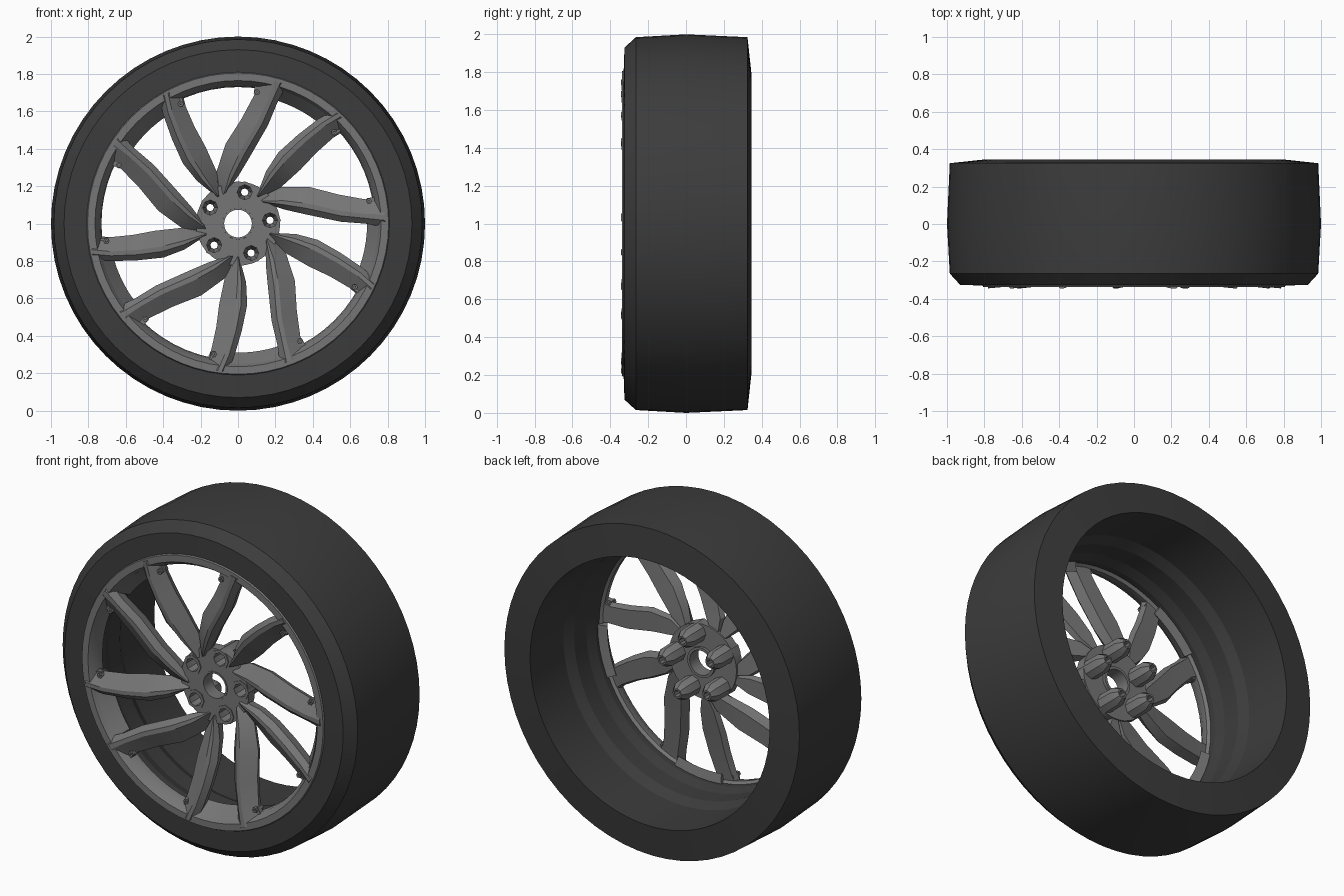
import bpy, bmesh, math
from mathutils import Matrix, Vector

if "Cube" in bpy.data.objects:
    bpy.data.objects.remove(bpy.data.objects["Cube"])

HUB = Vector((0, 0, 1))
STEP = math.radians(72)


def material(name, value):
    m = bpy.data.materials.new(name)
    m.use_nodes = True
    colour = (value, value, value, 1)
    m.diffuse_color = colour
    m.node_tree.nodes["Principled BSDF"].inputs["Base Color"].default_value = colour
    return m


RUBBER = material("black rubber", 0.045)
METAL = material("grey metal", 0.18)


def polar(r, a):
    return Vector((r * math.cos(a), 0, r * math.sin(a)))


def finish(name, bm, mat, angle=30):
    bmesh.ops.recalc_face_normals(bm, faces=bm.faces)
    mesh = bpy.data.meshes.new(name)
    bm.to_mesh(mesh)
    bm.free()
    ob = bpy.data.objects.new(name, mesh)
    bpy.context.collection.objects.link(ob)
    mesh.materials.append(mat)
    bpy.ops.object.select_all(action="DESELECT")
    ob.select_set(True)
    bpy.context.view_layer.objects.active = ob
    bpy.ops.object.shade_smooth_by_angle(angle=math.radians(angle))
    return ob


def loft(bm, sections, closed):
    """Skin a list of equal cross-sections with quads, capping open ends."""
    rings = [[bm.verts.new(p) for p in s] for s in sections]
    n = len(rings[0])
    pairs = zip(rings, rings[1:] + rings[:1]) if closed else zip(rings, rings[1:])
    for a, b in pairs:
        for i in range(n):
            j = (i + 1) % n
            bm.faces.new((a[i], a[j], b[j], b[i]))
    if not closed:
        bm.faces.new(rings[0])
        bm.faces.new(rings[-1])


def revolve(name, profile, segments, mat, centre=HUB, angle=30, start=0, sweep=None):
    """Turn a closed (radius, y) profile about an axis along y, fully or part way."""
    bm = bmesh.new()
    count = segments + 1 if sweep else segments
    total = sweep or 2 * math.pi
    loft(bm, [[centre + polar(r, start + total * k / segments) + Vector((0, y, 0))
               for r, y in profile] for k in range(count)], not sweep)
    return finish(name, bm, mat, angle)


# Tyre with its hollow, stepped inner barrel
revolve("tyre", [(0.79, -0.33), (0.93, -0.325), (0.985, -0.265), (1.0, 0),
                 (0.985, 0.325), (0.8, 0.345), (0.797, 0.03), (0.768, -0.03),
                 (0.765, -0.14), (0.745, -0.2), (0.745, -0.24)], 64, RUBBER, angle=15)

# Rim lip
revolve("rim", [(0.812, -0.325), (0.805, -0.338), (0.765, -0.338),
                (0.735, -0.29), (0.73, -0.25), (0.75, -0.23), (0.78, -0.23)],
        64, METAL)

# Hub plate with centre bore and bolt holes
NUT_ANGLES = [math.radians(6) + k * STEP for k in range(5)]
curve = bpy.data.curves.new("hub_outline", "CURVE")
curve.dimensions = "2D"
curve.fill_mode = "BOTH"
curve.extrude = 0.03


def outline(cx, cy, radius, n):
    s = curve.splines.new("POLY")
    s.points.add(n - 1)
    for i, p in enumerate(s.points):
        a = 2 * math.pi * i / n
        p.co = (cx + radius * math.cos(a), cy + radius * math.sin(a), 0, 1)
    s.use_cyclic_u = True


outline(0, 0, 0.225, 40)
outline(0, 0, 0.076, 32)
for a in NUT_ANGLES:
    c = polar(0.172, a)
    outline(c.x, c.z, 0.042, 12)
temp = bpy.data.objects.new("hub_outline", curve)
bpy.context.collection.objects.link(temp)
plate = bpy.data.meshes.new_from_object(
    temp.evaluated_get(bpy.context.evaluated_depsgraph_get()))
bm = bmesh.new()
bm.from_mesh(plate)
bpy.data.objects.remove(temp)
bpy.data.meshes.remove(plate)
bmesh.ops.remove_doubles(bm, verts=bm.verts, dist=0.0001)
bm.transform(Matrix.Translation((0, -0.19, 1)) @ Matrix.Rotation(math.pi / 2, 4, "X"))
finish("hub_plate", bm, METAL)

# Short sleeve around the centre bore
revolve("centre_sleeve", [(0.074, -0.223), (0.084, -0.223), (0.09, -0.14),
                          (0.074, -0.14)], 32, METAL)

# Bolt sockets, tapering behind the hub
for k, a in enumerate(NUT_ANGLES):
    revolve(f"bolt_socket_{k + 1}",
            [(0.04, -0.226), (0.058, -0.226), (0.055, -0.055),
             (0.03, -0.015), (0.02, -0.015), (0.02, -0.12), (0.04, -0.16)],
            8, METAL, HUB + polar(0.172, a))

# Spokes: paired edges from hub to rim, as (x, z) about the hub
OUTER = [[(0.10, 0.15), (0.15, 0.28), (0.215, 0.38), (0.32, 0.475), (0.43, 0.56), (0.515, 0.61)],
         [(0.14, 0.11), (0.25, 0.075), (0.36, 0.05), (0.55, 0.01), (0.68, 0), (0.79, -0.02)]]
INNER = [[(0.11, 0.135), (0.23, 0.195), (0.335, 0.29), (0.42, 0.38), (0.51, 0.46), (0.60, 0.515)],
         [(0.11, 0.135), (0.23, 0.195), (0.385, 0.195), (0.54, 0.155), (0.68, 0.13), (0.775, 0.15)]]
FRONT = [-0.235, -0.265, -0.295, -0.317, -0.335, -0.344]
BACK = [-0.16, -0.18, -0.205, -0.225, -0.245, -0.255]


def spoke(name, outer, inner, turn):
    sections = []
    for (ox, oz), (ix, iz), f, b in zip(outer, inner, FRONT, BACK):
        o, i = Vector((ox, 0, oz)), Vector((ix, 0, iz))
        points = [(0, f + 0.03), (0.22, f), (0.4, f),
                  (1, f + 0.055), (0.9, b), (0.12, b)]
        sections.append([o.lerp(i, t) + Vector((0, y, 0)) for t, y in points])
    bm = bmesh.new()
    loft(bm, sections, False)
    # negative turn about y runs anticlockwise seen from the front
    bm.transform(Matrix.Translation(HUB) @ Matrix.Rotation(-turn, 4, "Y"))
    finish(name, bm, METAL, 20)


for k in range(5):
    spoke(f"spoke_a_{k + 1}", OUTER[0], INNER[0], k * STEP)
    spoke(f"spoke_b_{k + 1}", OUTER[1], INNER[1], k * STEP)
    # Sloping web joining neighbouring spoke pairs at the rim
    revolve(f"rim_web_{k + 1}", [(0.69, -0.235), (0.7, -0.25), (0.75, -0.32), (0.75, -0.22)],
            6, METAL, start=math.radians(48) + k * STEP, sweep=math.radians(24))
    # Small studs beside each spoke end
    for side, deg in (("a", 43.5), ("b", 9.7)):
        place = HUB + polar(0.71, math.radians(deg) + k * STEP)
        revolve(f"stud_{side}_{k + 1}", [(0.006, -0.315), (0.016, -0.315),
                                         (0.016, -0.25), (0.006, -0.25)],
                6, METAL, place)
        bm = bmesh.new()
        bmesh.ops.create_cube(bm, size=1)
        bm.transform(Matrix.Translation(place + Vector((0, -0.285, 0)))
                     @ Matrix.Rotation(-math.radians(deg) - k * STEP, 4, "Y")
                     @ Matrix.Translation((0.015, 0, 0))
                     @ Matrix.Diagonal((0.05, 0.03, 0.035, 1)))
        finish(f"stud_base_{side}_{k + 1}", bm, METAL)
